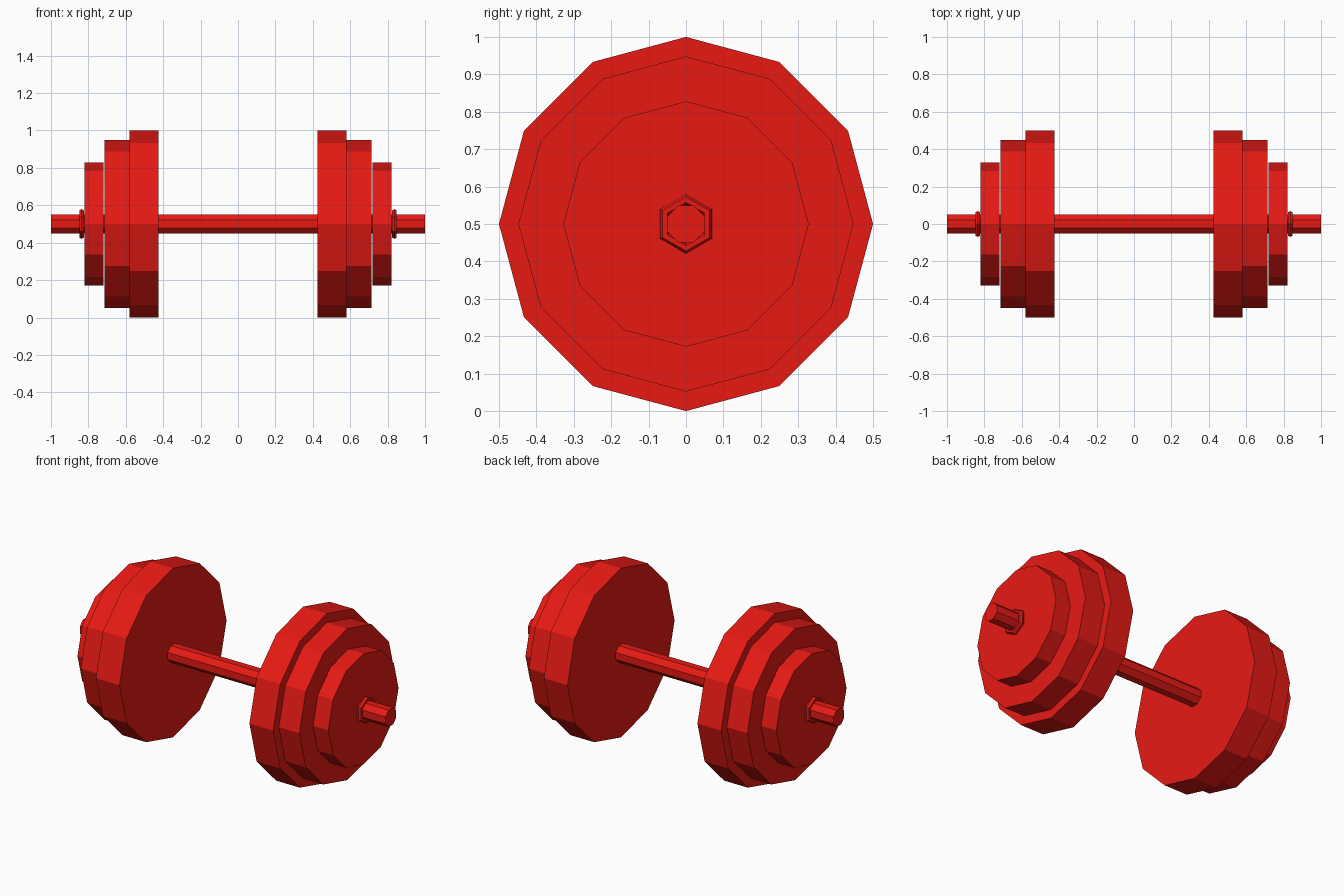
import bpy
from math import pi, radians

if "Cube" in bpy.data.objects:
    bpy.data.objects.remove(bpy.data.objects["Cube"])

CZ = 0.5  # height of the bar axis

red = bpy.data.materials.new("red_paint")
red.diffuse_color = (0.8, 0.01, 0.007, 1)
red.use_nodes = True
red.node_tree.nodes["Principled BSDF"].inputs["Base Color"].default_value = red.diffuse_color


def finish(name):
    ob = bpy.context.object
    ob.name = name
    ob.data.materials.append(red)
    bpy.ops.object.transform_apply(location=False, rotation=True, scale=True)
    return ob


def disc(name, x0, x1, radius, sides, turn=0.0):
    """Flat-faced cylinder lying along x from x0 to x1."""
    bpy.ops.mesh.primitive_cylinder_add(
        vertices=sides, radius=radius, depth=abs(x1 - x0),
        location=((x0 + x1) / 2, 0, CZ), rotation=(turn, pi / 2, 0))
    ob = finish(name)
    return ob


# Bar with flat top and sides
bpy.ops.mesh.primitive_cylinder_add(vertices=8, radius=0.054, depth=2,
                                    rotation=(0, 0, radians(22.5)))
bar = finish("bar")
bar.rotation_euler = (0, pi / 2, 0)
bar.location = (0, 0, CZ)

# Stepped plates and hexagonal collar at each end
for side, s in (("left", -1), ("right", 1)):
    disc(f"large_plate_{side}", s * 0.425, s * 0.58, 0.5, 12)
    disc(f"medium_plate_{side}", s * 0.581, s * 0.715, 0.448, 12)
    disc(f"small_plate_{side}", s * 0.72, s * 0.82, 0.328, 12)
    bpy.ops.mesh.primitive_torus_add(
        major_segments=6, minor_segments=6, major_radius=0.065,
        minor_radius=0.0145, location=(s * 0.836, 0, CZ),
        rotation=(0, pi / 2, 0))
    collar = finish(f"collar_{side}")
    # point of the hexagon upward
